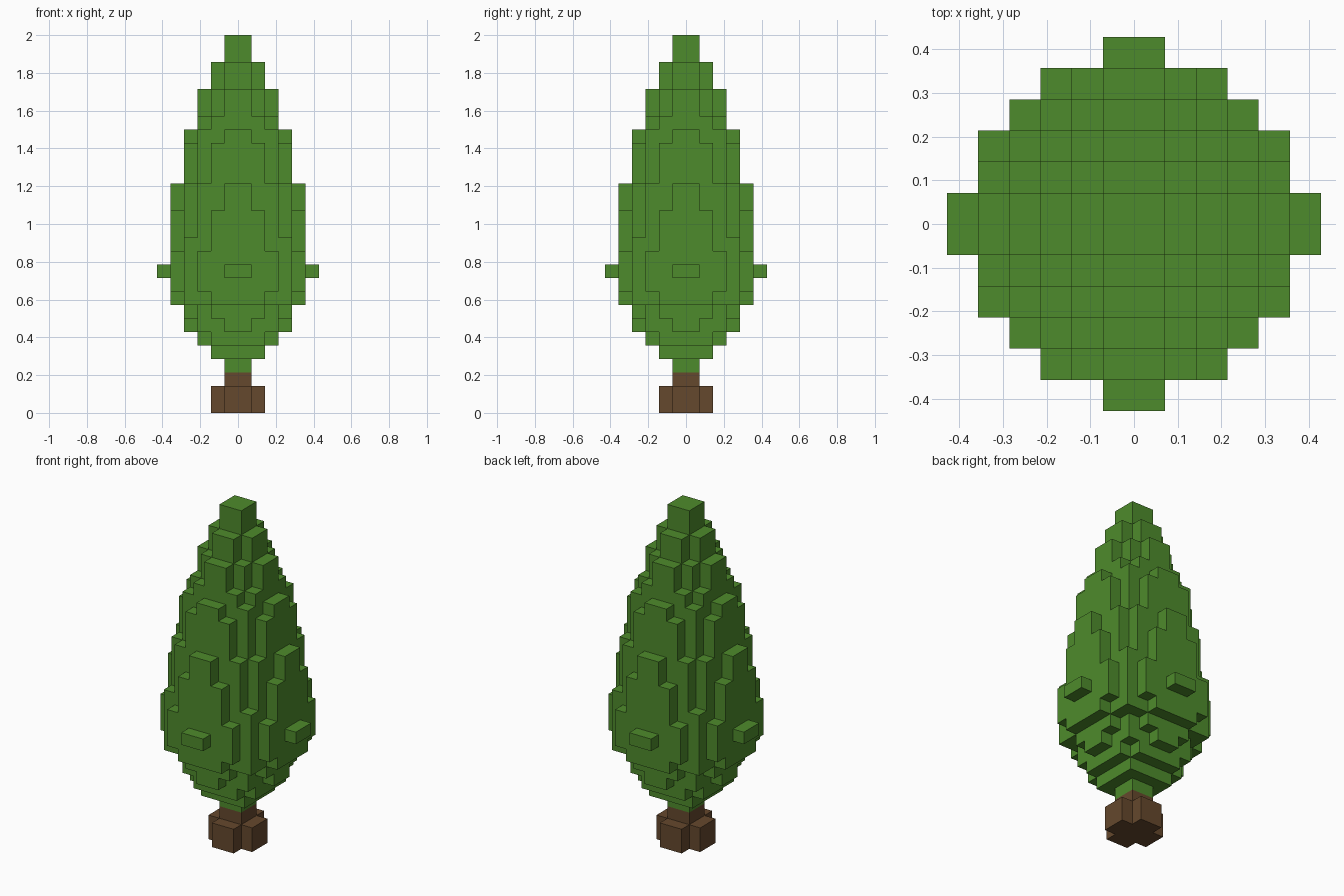
import bpy
import bmesh
import math
from mathutils import Vector

cube = bpy.data.objects.get("Cube")
if cube:
    bpy.data.objects.remove(cube, do_unlink=True)

UNIT = 1 / 14  # edge of one block

# Squared disc radius of each group of block layers, from the ground up
TRUNK = [(2.5, 2), (0.5, 1)]
FOLIAGE = [(0.5, 1), (4.5, 1), (8.5, 1), (12.5, 1), (14.5, 1), (24.5, 1),
           (26.5, 1), (30.5, 1), (26.5, 1), (24.5, 1), (22.5, 2), (20.5, 2),
           (14.5, 3), (12.5, 1), (8.5, 1), (6.5, 2), (2.5, 2), (0.5, 2)]


def expand(groups):
    return [radius for radius, count in groups for _ in range(count)]


trunk_layers = expand(TRUNK)
layers = trunk_layers + expand(FOLIAGE)
REACH = range(-6, 6)


def filled(x, y, z):
    """True where the round layer at height z covers the block."""
    return 0 <= z < len(layers) and (x + 0.5) ** 2 + (y + 0.5) ** 2 < layers[z] + 0.1


def material(name, color):
    mat = bpy.data.materials.new(name)
    mat.use_nodes = True
    mat.diffuse_color = color
    mat.node_tree.nodes["Principled BSDF"].inputs["Base Color"].default_value = color
    return mat


def add_block_face(bm, cell, axis, sign):
    """One outward square on the given side of a block."""
    normal = Vector((0, 0, 0))
    normal[axis] = sign
    u = Vector((0, 0, 0))
    u[(axis + 1) % 3] = 1
    v = normal.cross(u)
    center = Vector(cell) + Vector((0.5, 0.5, 0.5)) + normal / 2
    corners = [center + (u * a + v * b) / 2
               for a, b in ((-1, -1), (1, -1), (1, 1), (-1, 1))]
    bm.faces.new([bm.verts.new(c * UNIT) for c in corners])


def build_blocks(name, heights, mat):
    """Outer skin of the stacked layers, with flat areas merged."""
    bm = bmesh.new()
    for z in heights:
        for x in REACH:
            for y in REACH:
                if not filled(x, y, z):
                    continue
                for axis in range(3):
                    for sign in (-1, 1):
                        near = [x, y, z]
                        near[axis] += sign
                        if not filled(*near):
                            add_block_face(bm, (x, y, z), axis, sign)
    bmesh.ops.remove_doubles(bm, verts=bm.verts[:], dist=UNIT / 100)
    bmesh.ops.dissolve_limit(bm, angle_limit=math.radians(1),
                             verts=bm.verts[:], edges=bm.edges[:])
    mesh = bpy.data.meshes.new(name)
    bm.to_mesh(mesh)
    bm.free()
    mesh.materials.append(mat)
    obj = bpy.data.objects.new(name, mesh)
    bpy.context.collection.objects.link(obj)
    return obj


# Trunk with a cross-shaped foot, then the tapering foliage
split = len(trunk_layers)
build_blocks("trunk", range(split), material("bark brown", (0.130, 0.065, 0.026, 1)))
build_blocks("foliage", range(split, len(layers)),
             material("leaf green", (0.076, 0.258, 0.025, 1)))
